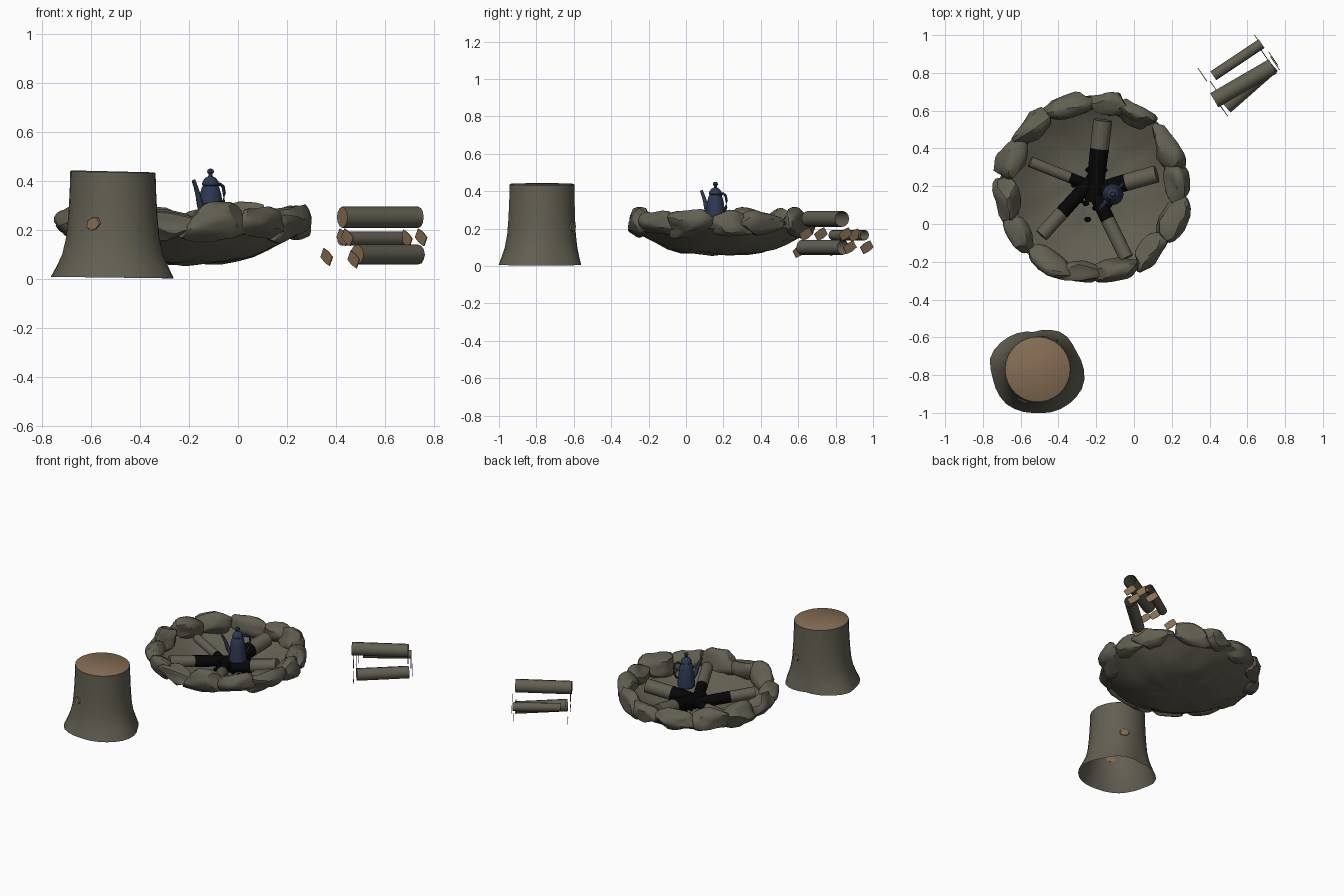
import bpy, bmesh, math, random
from mathutils import Vector, Matrix, noise

if "Cube" in bpy.data.objects:
    bpy.data.objects.remove(bpy.data.objects["Cube"])

random.seed(7)


def material(name, rgb):
    m = bpy.data.materials.new(name)
    m.diffuse_color = (*rgb, 1)
    m.use_nodes = True
    m.node_tree.nodes["Principled BSDF"].inputs["Base Color"].default_value = m.diffuse_color
    return m


MOSS = material("mossy grey", (0.122, 0.115, 0.083))
WOOD = material("cut wood brown", (0.235, 0.152, 0.088))
CHAR = material("charcoal black", (0.002, 0.002, 0.002))
NAVY = material("enamel navy", (0.027, 0.039, 0.08))


def finish(name, bm, mats, angle=35, fix=True):
    if fix:
        bmesh.ops.recalc_face_normals(bm, faces=bm.faces[:])
    me = bpy.data.meshes.new(name)
    bm.to_mesh(me)
    bm.free()
    for m in mats:
        me.materials.append(m)
    ob = bpy.data.objects.new(name, me)
    bpy.context.collection.objects.link(ob)
    bpy.ops.object.select_all(action='DESELECT')
    ob.select_set(True)
    bpy.context.view_layer.objects.active = ob
    bpy.ops.object.shade_smooth_by_angle(angle=math.radians(angle))
    return ob


def bridge(bm, rings):
    """Skin consecutive closed rings; returns the face bands."""
    bands = []
    for a, b in zip(rings, rings[1:]):
        n = len(a)
        bands.append([bm.faces.new((a[i], a[(i + 1) % n], b[(i + 1) % n], b[i])) for i in range(n)])
    return bands


def tube(name, pts, radii, sides, mats, bands=None, caps=(0, 0), wobble=0.0):
    """Tube along pts; bands = material per segment, caps = material per end (None leaves it open)."""
    bm = bmesh.new()
    pts = [Vector(p) for p in pts]
    rings = []
    for i, p in enumerate(pts):
        d = pts[min(i + 1, len(pts) - 1)] - pts[max(i - 1, 0)]
        q = d.to_track_quat('Z', 'Y')
        ring = []
        for k in range(sides):
            a = math.tau * k / sides
            r = radii[i] * (1 + wobble * math.sin(a * 2 + 0.6))
            ring.append(bm.verts.new(p + q @ Vector((r * math.cos(a), r * math.sin(a), 0))))
        rings.append(ring)
    for i, band in enumerate(bridge(bm, rings)):
        for f in band:
            f.material_index = bands[i] if bands else 0
    for ring, c in ((rings[0], caps[0]), (rings[-1], caps[1])):
        if c is not None:
            bm.faces.new(ring).material_index = c
    return finish(name, bm, mats)


# ---- fire pit bowl: thin lumpy dish
PIT = Vector((-0.22, 0.19, 0))
bm = bmesh.new()
rings = []
for r, z in ((0.05, 0.062), (0.15, 0.064), (0.22, 0.072), (0.29, 0.092), (0.35, 0.12),
             (0.41, 0.155), (0.46, 0.185), (0.49, 0.2)):
    ring = []
    for k in range(60):
        a = math.tau * k / 60
        p = PIT + Vector((r * math.cos(a), r * math.sin(a), z))
        p.z += 0.012 * noise.noise(p * 9) + 0.005 * noise.noise(p * 25)
        ring.append(bm.verts.new(p))
    rings.append(ring)
bridge(bm, rings)
bm.faces.new(rings[0])
bmesh.ops.recalc_face_normals(bm, faces=bm.faces[:])
finish("pit_bowl", bm, [MOSS], 40, fix=False)

# ---- ring of chipped boulders around the rim
N = 14
for i in range(N):
    a = math.tau * (i + random.uniform(-0.15, 0.15)) / N + 0.1
    bm = bmesh.new()
    bmesh.ops.create_icosphere(bm, subdivisions=3, radius=1)
    planes = [Vector([random.gauss(0, 1) for _ in range(3)]).normalized() for _ in range(9)]
    for v in bm.verts:
        for d in planes:
            over = v.co.dot(d) - 0.72
            if over > 0:
                v.co -= d * over
        v.co *= 1 + 0.18 * noise.noise(v.co * 1.6 + Vector((i * 5, 0, 0)))
    size = Vector((random.uniform(0.13, 0.16), random.uniform(0.06, 0.08), random.uniform(0.065, 0.09)))
    lean = Matrix.Rotation(random.uniform(-0.6, -0.2), 4, 'X') @ Matrix.Rotation(random.uniform(-.25, .25), 4, 'Y')
    place = Matrix.Translation(PIT + Vector((0.453 * math.cos(a), 0.453 * math.sin(a), 0.227)))
    bm.transform(place @ Matrix.Rotation(a - math.pi / 2, 4, 'Z') @ lean @ Matrix.Diagonal((*size, 1)))
    finish(f"rim_stone_{i + 1}", bm, [MOSS], 30)

# ---- burning logs: outer end, inner end, radius, charred fraction from the inside
logs = [((-0.165, 0.55, 0.20), (-0.215, 0.12, 0.15), 0.05, 0.65),
        ((0.12, 0.265, 0.20), (-0.24, 0.165, 0.14), 0.046, 0.55),
        ((-0.04, -0.18, 0.20), (-0.23, 0.21, 0.15), 0.038, 0.48),
        ((-0.49, -0.06, 0.19), (-0.19, 0.27, 0.15), 0.038, 0.64),
        ((-0.55, 0.33, 0.19), (-0.15, 0.17, 0.13), 0.029, 0.48)]
for i, (o, e, r, c) in enumerate(logs):
    o, e = Vector(o), Vector(e)
    tube(f"fire_log_{i + 1}", [o, e.lerp(o, c), e], [r, r, r * 0.9], 12, [MOSS, CHAR],
         bands=(0, 1), caps=(0, 1))

# ---- loose coals on the pit floor
for i in range(18):
    bm = bmesh.new()
    bmesh.ops.create_icosphere(bm, subdivisions=1, radius=random.uniform(0.014, 0.022))
    a, d = math.tau * i / 18, random.uniform(0.05, 0.15)
    bm.transform(Matrix.Translation((-0.22 + d * math.cos(a), 0.17 + d * math.sin(a), 0.08))
                 @ Matrix.Diagonal((1, 0.8, 0.7, 1)))
    finish(f"coal_{i + 1}", bm, [CHAR])

# ---- kettle: turned body with lid and knob, spout, handle
K = Vector((-0.112, 0.157, 0))
prof = [(0.05, 0.215), (0.056, 0.222), (0.055, 0.25), (0.05, 0.30), (0.044, 0.345), (0.036, 0.372),
        (0.031, 0.38), (0.035, 0.384), (0.033, 0.397), (0.022, 0.412), (0.008, 0.42),
        (0.008, 0.428), (0.014, 0.436), (0.012, 0.446), (0.004, 0.45)]
tube("kettle_body", [K + Vector((0, 0, z)) for r, z in prof], [r for r, z in prof], 24, [NAVY])
out = Vector((-0.68, -0.73, 0))


def side(path):
    return [K + out * d + Vector((0, 0, z)) for d, z in path]


tube("kettle_spout", side([(0.04, 0.27), (0.062, 0.30), (0.074, 0.34), (0.088, 0.375), (0.102, 0.402)]),
     [0.017, 0.014, 0.011, 0.009, 0.008], 12, [NAVY])
tube("kettle_handle", side([(-0.03, 0.375), (-0.055, 0.388), (-0.075, 0.378), (-0.082, 0.35),
                            (-0.078, 0.315), (-0.066, 0.285), (-0.045, 0.272)]), [0.007] * 7, 10, [NAVY])

# ---- stump: round top flaring into an irregular open base
S = Vector((-0.51, -0.77, 0))
base = [(-193, .262), (-173, .242), (-133, .248), (-92, .23), (-55, .244), (-18, .258), (27, .224),
        (54, .236), (96, .20), (142, .24), (165, .262), (187, .242)]


def base_radius(deg):
    for (a0, r0), (a1, r1) in zip(base, base[1:]):
        if a0 <= deg <= a1:
            return r0 + (r1 - r0) * (deg - a0) / (a1 - a0)
    return 0.24


bm = bmesh.new()
rings = []
for z, w, s in ((0.003, 1, 1), (0.05, .72, 1), (0.1, .44, 1), (0.17, .22, 1), (0.26, .1, 1),
                (0.36, .03, 1), (0.435, 0, 1), (0.439, 0, 0.965)):
    ring = []
    for k in range(30):
        deg = -180 + 12 * k
        r, a = (0.174 * (1 - w) + base_radius(deg) * w) * s, math.radians(deg)
        tilt = -0.004 * math.cos(a) if z > 0.4 else 0.003 * (1 - math.cos(a)) if z < 0.01 else 0
        ring.append(bm.verts.new(S + Vector((r * math.cos(a), r * math.sin(a), z + tilt))))
    rings.append(ring)
bridge(bm, rings)
bm.faces.new(rings[-1]).material_index = 1
finish("stump", bm, [MOSS, WOOD], 40, fix=False)

# knots on the stump bark
for i, (deg, z, r) in enumerate(((-116, 0.225, 0.184), (64, 0.21, 0.184))):
    a = math.radians(deg)
    d = Vector((math.cos(a), math.sin(a), 0))
    c = S + d * r + Vector((0, 0, z))
    tube(f"stump_knot_{i + 1}", [c - d * 0.004, c + d * 0.004], [0.031, 0.027], 7, [WOOD], wobble=0.15)

# ---- firewood pile: open-ended logs with a pale cut on the left end
pile = [((0.425, 0.655, 0.252), (0.735, 0.835, 0.252), 0.043),
        ((0.485, 0.62, 0.10), (0.735, 0.84, 0.10), 0.04),
        ((0.42, 0.785, 0.165), (0.675, 0.955, 0.165), 0.028)]
for i, (p, q, r) in enumerate(pile):
    tube(f"firewood_{i + 1}", [p, q], [r, r], 12, [MOSS, WOOD], caps=(1, None))

# splintered cut slices standing around the pile
axis = Vector((0.83, 0.56, 0))
for i, p in enumerate(((.36, .79, .09), (.445, .64, .17), (.425, .72, .17), (.47, .605, .08),
                       (.685, .90, .165), (.745, .85, .17), (.735, .875, .10), (.66, .965, .10))):
    p = Vector(p)
    tube(f"wood_slice_{i + 1}", [p, p + axis * 0.004], [0.037, 0.037], 6, [WOOD], wobble=0.3)
